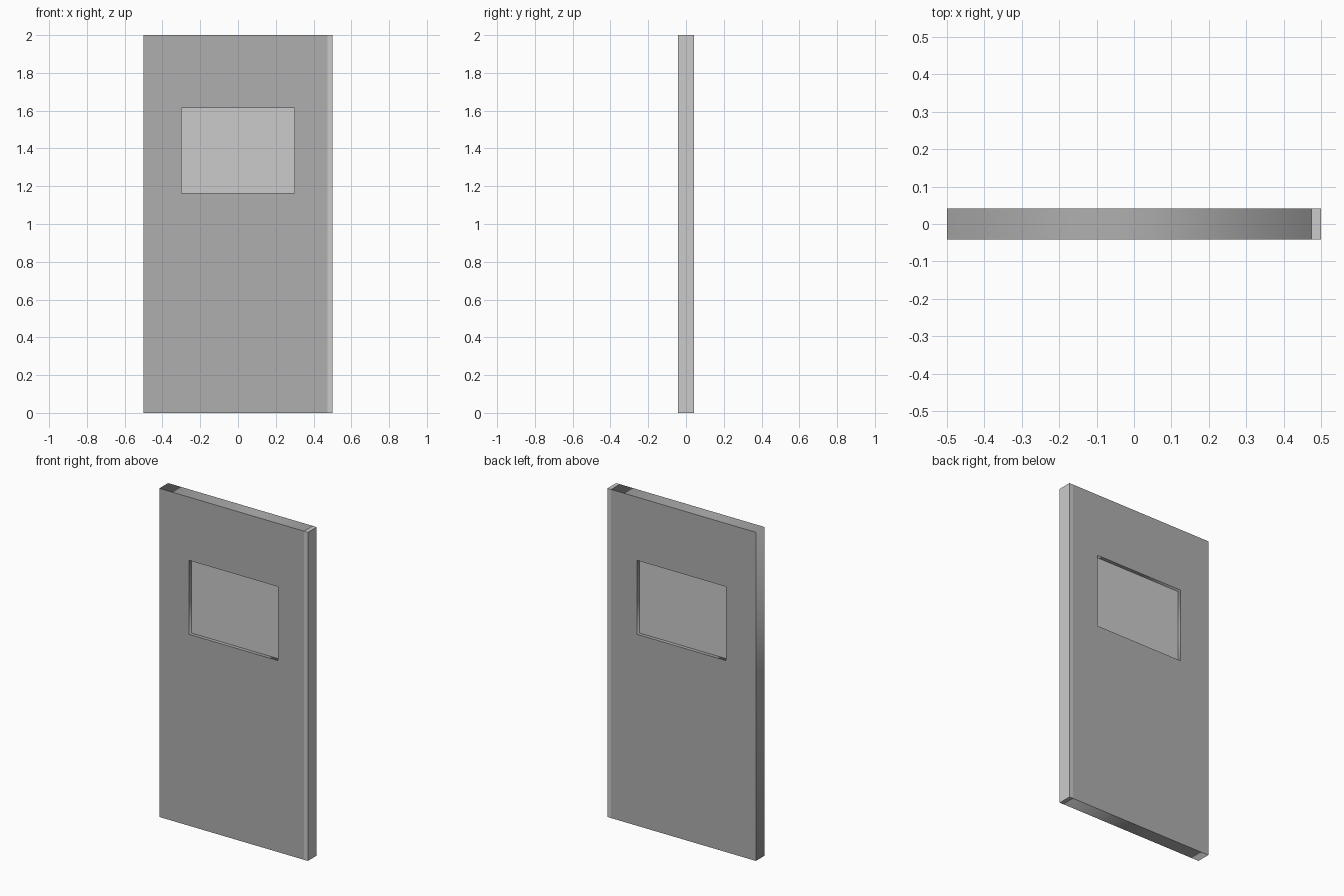
import bpy
from math import pi

if "Cube" in bpy.data.objects:
    bpy.data.objects.remove(bpy.data.objects["Cube"])

HALF_T = 0.042             # half the door thickness
X0, X1 = -0.5, 0.475       # door panel sides
WX0, WX1, WZ0, WZ1 = -0.3, 0.3, 1.165, 1.615   # window opening


def box(name, x0, x1, half_y, z0, z1):
    bpy.ops.mesh.primitive_cube_add(size=1, location=((x0 + x1) / 2, 0, (z0 + z1) / 2))
    ob = bpy.context.object
    ob.name = name
    ob.scale = (x1 - x0, 2 * half_y, z1 - z0)
    bpy.ops.object.transform_apply(location=False, rotation=False, scale=True)
    return ob


# Door panel: outer rectangle with a rectangular hole, extruded to thickness
curve = bpy.data.curves.new("door_panel", 'CURVE')
curve.dimensions = '2D'
curve.fill_mode = 'BOTH'
curve.extrude = HALF_T
for x0, x1, z0, z1 in ((X0, X1, 0, 2), (WX0, WX1, WZ0, WZ1)):
    spline = curve.splines.new('POLY')
    spline.points.add(3)
    for p, (x, z) in zip(spline.points, ((x0, z0), (x1, z0), (x1, z1), (x0, z1))):
        p.co = (x, z, 0, 1)
    spline.use_cyclic_u = True
panel = bpy.data.objects.new("door_panel", curve)
panel.rotation_euler = (pi / 2, 0, 0)
bpy.context.collection.objects.link(panel)

# Darker grey paint on the panel
paint = bpy.data.materials.new("dark_grey_paint")
paint.diffuse_color = (0.43, 0.43, 0.43, 1)
paint.use_nodes = True
paint.node_tree.nodes["Principled BSDF"].inputs["Base Color"].default_value = paint.diffuse_color
curve.materials.append(paint)

# Recessed window pane and the lighter strip along the hinge edge
box("window_pane", WX0, WX1, 0.02, WZ0, WZ1)
box("edge_strip", X1, 0.5, HALF_T, 0, 2)
